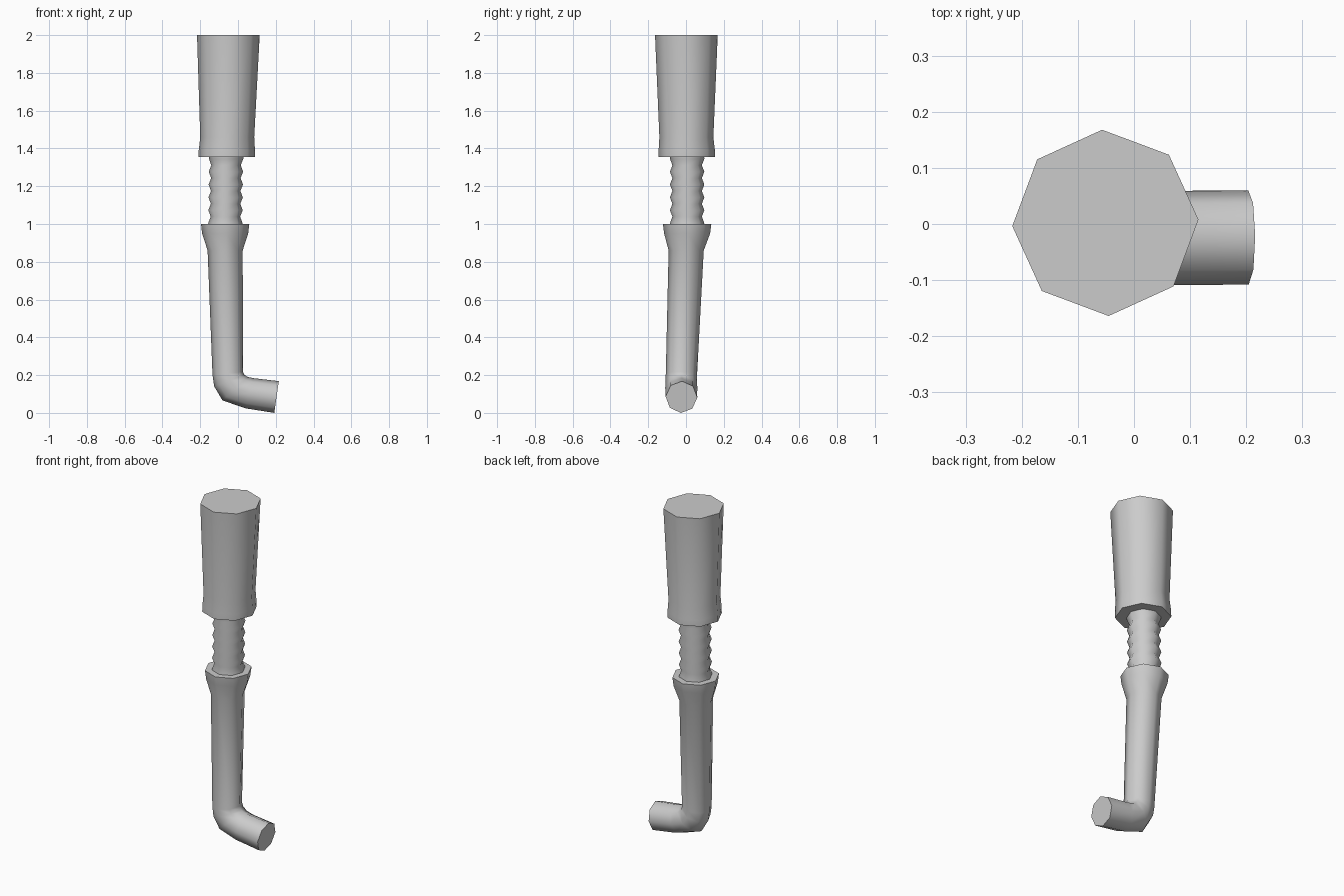
import bpy, bmesh, math
from mathutils import Vector

if "Cube" in bpy.data.objects:
    bpy.data.objects.remove(bpy.data.objects["Cube"])

SIDES = 8
PHASE = math.radians(2)


def loft(name, rings):
    """Ring = outer point, inner point (x, z), centre y, half width in y."""
    bm = bmesh.new()
    loops = []
    for (xo, zo), (xi, zi), yc, half in rings:
        c = Vector(((xo + xi) / 2, yc, (zo + zi) / 2))
        u = Vector(((xi - xo) / 2, 0, (zi - zo) / 2))
        v = Vector((0, half, 0))
        angles = [PHASE + 2 * math.pi * i / SIDES for i in range(SIDES)]
        loops.append([bm.verts.new(c + u * math.cos(a) + v * math.sin(a)) for a in angles])
    for a, b in zip(loops, loops[1:]):
        for i in range(SIDES):
            j = (i + 1) % SIDES
            bm.faces.new((a[i], a[j], b[j], b[i]))
    bm.faces.new(loops[0])
    bm.faces.new(loops[-1])
    bmesh.ops.recalc_face_normals(bm, faces=bm.faces)
    me = bpy.data.meshes.new(name)
    bm.to_mesh(me)
    bm.free()
    ob = bpy.data.objects.new(name, me)
    bpy.context.collection.objects.link(ob)
    bpy.ops.object.select_all(action='DESELECT')
    ob.select_set(True)
    bpy.context.view_layer.objects.active = ob
    bpy.ops.object.shade_smooth_by_angle(angle=math.radians(60))
    return ob


def flat(x, y, z, r):
    return ((x - r, z), (x + r, z), y, r)


# Tapered grip with a slight flare at its lower rim
loft("grip", [
    flat(-0.060, 0.004, 1.355, 0.149),
    flat(-0.059, 0.004, 1.39, 0.149),
    flat(-0.057, 0.002, 1.46, 0.143),
    flat(-0.051, 0.002, 2.0, 0.166),
])

# Ribbed neck: alternating wide and narrow rings
neck = [flat(-0.066, 0.006, 0.98, 0.088)]
for i in range(11):
    z = 1.005 + 0.034 * i
    neck.append(flat(-0.067 + 0.004 * i / 10, 0.006, z, 0.078 if i % 2 else 0.091))
neck.append(flat(-0.063, 0.005, 1.37, 0.091))
loft("ribbed_neck", neck)

# Collar, shaft and bent foot in one sweep
loft("bent_shaft", [
    flat(-0.068, 0.006, 1.0, 0.128),
    flat(-0.068, 0.006, 0.95, 0.122),
    flat(-0.068, 0.001, 0.86, 0.093),
    ((-0.135, 0.20), (0.026, 0.218), -0.024, 0.083),
    ((-0.126, 0.14), (0.034, 0.201), -0.025, 0.084),
    ((-0.082, 0.066), (0.052, 0.190), -0.025, 0.085),
    ((0.040, 0.024), (0.080, 0.184), -0.025, 0.084),
    ((0.192, 0.0), (0.216, 0.168), -0.024, 0.084),
])
